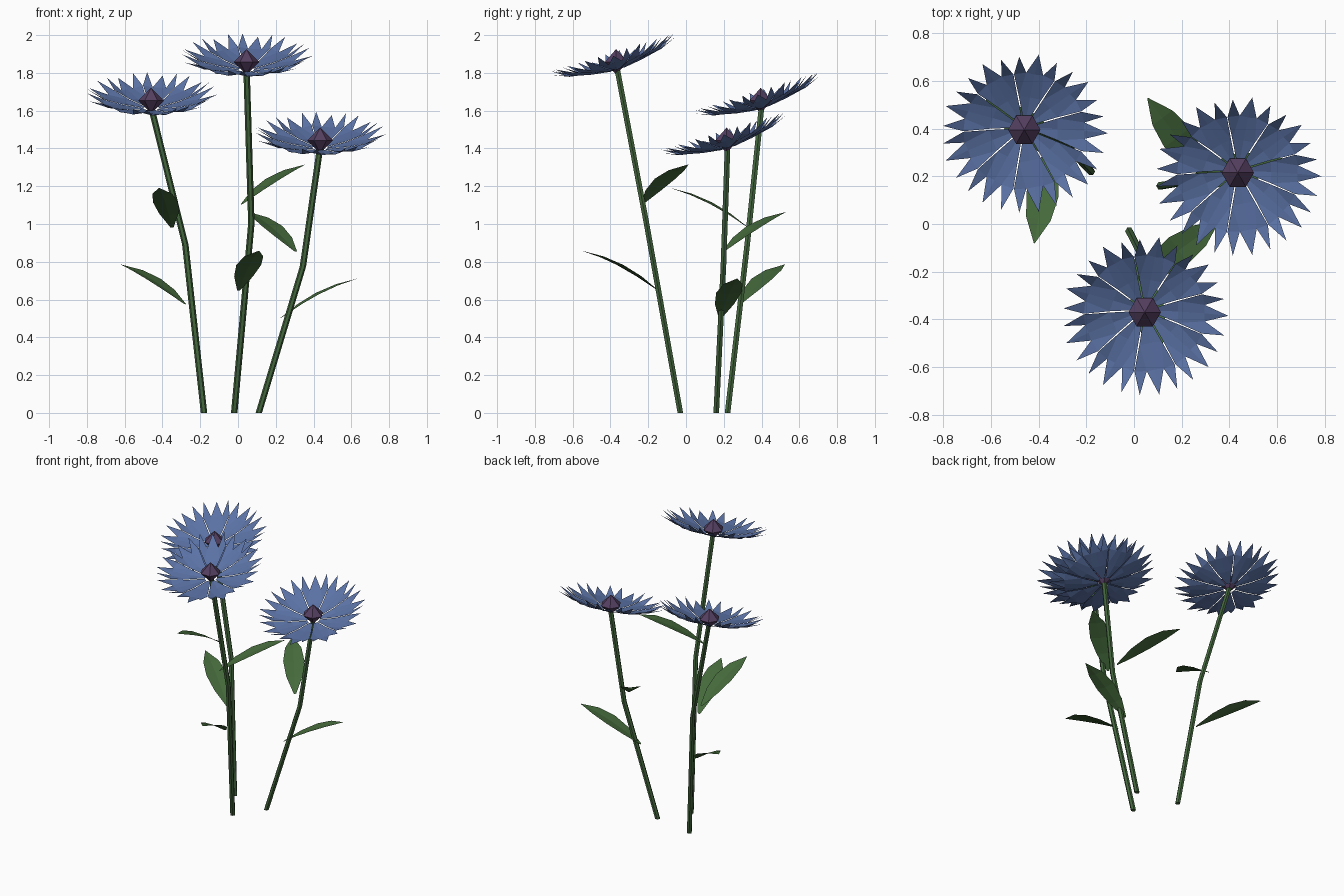
import bpy, math
from mathutils import Vector, Matrix

if "Cube" in bpy.data.objects:
    bpy.data.objects.remove(bpy.data.objects["Cube"])


def material(name, rgb):
    m = bpy.data.materials.new(name)
    m.diffuse_color = (*rgb, 1)
    m.use_nodes = True
    m.node_tree.nodes["Principled BSDF"].inputs["Base Color"].default_value = m.diffuse_color
    return m


GREEN = material("stem_green", (0.055, 0.13, 0.045))
LEAF = material("leaf_green", (0.06, 0.145, 0.045))
BLUE = material("petal_blue", (0.105, 0.17, 0.38))
PURPLE = material("centre_purple", (0.09, 0.05, 0.12))


def make(name, verts, faces, mat):
    me = bpy.data.meshes.new(name)
    me.from_pydata([tuple(v) for v in verts], [], faces)
    me.materials.append(mat)
    ob = bpy.data.objects.new(name, me)
    bpy.context.collection.objects.link(ob)
    return ob


def stem(name, points, r=0.017, n=6):
    verts, faces = [], []
    for p in points:
        for k in range(n):
            a = math.tau * k / n
            verts.append(p + Vector((r * math.cos(a), r * math.sin(a), 0)))
    for i in range(len(points) - 1):
        for k in range(n):
            k2 = (k + 1) % n
            faces.append((i*n + k, i*n + k2, i*n + n + k2, i*n + n + k))
    faces.append(tuple(reversed(range(n))))
    faces.append(tuple(range(len(verts) - n, len(verts))))
    make(name, verts, faces, GREEN)


def leaf(name, base, tip):
    # arched midrib with a shallow fold; (position, half width) per station
    d = tip - base
    side = Vector((-d.y, d.x, 0)).normalized()
    stations = ((0, 0.008), (0.25, 0.052), (0.5, 0.068), (0.75, 0.052), (1, 0.002))
    verts, faces = [], []
    for t, w in stations:
        mid = base + d * t + Vector((0, 0, 0.09 * t * (1 - t)))
        lift = Vector((0, 0, 0.12 * w))
        verts += [mid + side * w + lift, mid, mid - side * w + lift]
    for i in range(len(stations) - 1):
        a = 3 * i
        faces += [(a, a + 3, a + 4, a + 1), (a + 1, a + 4, a + 5, a + 2)]
    make(name, verts, [f[::-1] for f in faces], LEAF)


def petals(name, centre, tilt, count=9):
    # each petal: cupped, creased strip widening to three teeth,
    # given as (radius, half width, height); the side teeth curl upwards
    spine = [(0.04, 0, -0.008), (0.14, 0, 0.006), (0.25, 0, 0.032), (0.35, 0, 0.068)]
    half = [(0.04, 0.012, -0.006), (0.14, 0.048, 0.012), (0.24, 0.086, 0.042),
            (0.333, 0.080, 0.088), (0.252, 0.036, 0.030)]
    verts, faces = [], []
    for k in range(count):
        rot = tilt @ Matrix.Rotation(math.tau * k / count, 3, 'Z')
        o = len(verts)
        mirrored = [(x, -y, z) for x, y, z in half]
        verts += [centre + rot @ Vector(p) for p in spine + half + mirrored]
        for s in (4, 9):
            for f in [(0, 1, s + 1, s), (1, 2, s + 4, s + 1),
                      (s + 1, s + 4, s + 2), (s + 2, s + 4, s + 3), (2, 3, s + 4)]:
                f = tuple(o + i for i in f)
                faces.append(f[::-1] if s == 9 else f)
    make(name, verts, faces, BLUE)


def centre_bud(name, c, r=0.068):
    verts = [Vector((r * math.cos(math.tau * k / 6), r * math.sin(math.tau * k / 6), 0))
             for k in range(6)] + [Vector((0, 0, r)), Vector((0, 0, -r))]
    faces = [(k, (k + 1) % 6, 6) for k in range(6)]
    faces += [((k + 1) % 6, k, 7) for k in range(6)]
    make(name, [c + v for v in verts], faces, PURPLE)


# name, stem foot, head centre, lower leaf angle, upper leaf angle
FLOWERS = [
    ("left", (-0.18, 0.22, 0), (-0.46, 0.40, 1.62), 145, 260.5),
    ("middle", (-0.02, -0.03, 0), (0.045, -0.365, 1.825), -75, 36),
    ("right", (0.11, 0.16, 0), (0.435, 0.22, 1.41), 12.5, 127),
]
TILT = Matrix.Rotation(math.radians(17), 3, 'X')

for name, foot, head, low, high in FLOWERS:
    foot, head = Vector(foot), Vector(head)
    bend = foot.lerp(head, 0.55) + Vector((0.055, 0.005, 0))
    stem(name + "_stem", [foot, bend, head], 0.017)
    for label, t, ang in (("lower", 0.355, low), ("upper", 0.605, high)):
        base = foot.lerp(head, t)
        a = math.radians(ang)
        tip = base + Vector((0.415 * math.cos(a), 0.415 * math.sin(a), 0.21))
        leaf(f"{name}_{label}_leaf", base, tip)
    petals(name + "_petals", head, TILT)
    centre_bud(name + "_flower_centre", head + Vector((0, -0.005, 0.033)))
